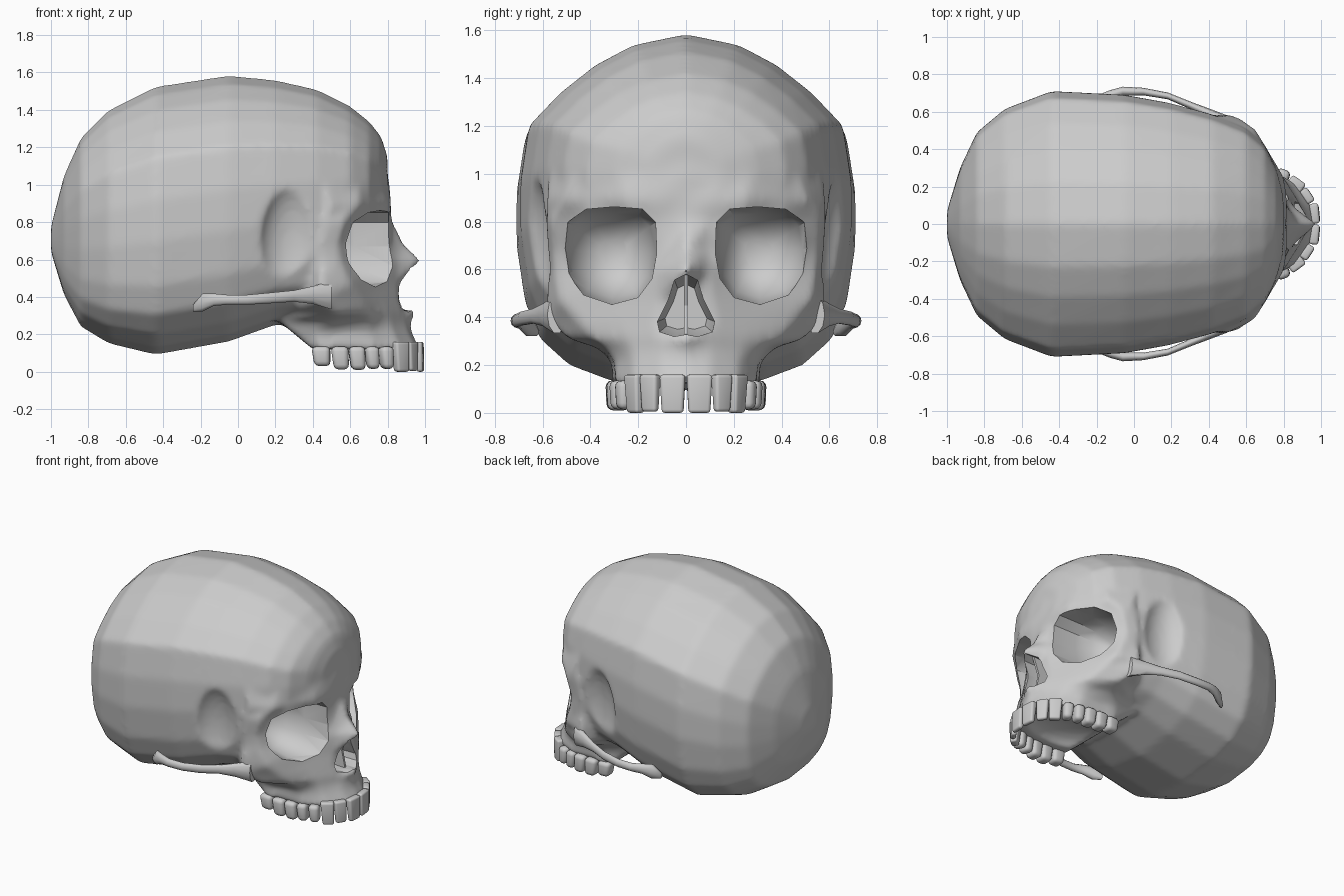
import bpy, bmesh, math
from mathutils import Matrix, Vector

if "Cube" in bpy.data.objects:
    bpy.data.objects.remove(bpy.data.objects["Cube"], do_unlink=True)

bone = bpy.data.materials.new("bone grey")
bone.use_nodes = True
bone.diffuse_color = (0.6, 0.6, 0.6, 1)
bone.node_tree.nodes["Principled BSDF"].inputs["Base Color"].default_value = bone.diffuse_color


def make_object(name, bm):
    bmesh.ops.recalc_face_normals(bm, faces=bm.faces)
    mesh = bpy.data.meshes.new(name)
    bm.to_mesh(mesh)
    bm.free()
    mesh.materials.append(bone)
    obj = bpy.data.objects.new(name, mesh)
    bpy.context.collection.objects.link(obj)
    return obj


def loft(bm, rings):
    """Skin closed rings of equal length and cap both ends."""
    rows = [[bm.verts.new(p) for p in ring] for ring in rings]
    for low, high in zip(rows, rows[1:]):
        for i in range(len(low)):
            j = (i + 1) % len(low)
            bm.faces.new((low[i], low[j], high[j], high[i]))
    bm.faces.new(rows[0])
    bm.faces.new(rows[-1])


def mirrored(half):
    """Close a half outline whose first and last points lie on the midline."""
    return half + [Vector((p.x, -p.y, p.z)) for p in half[-2:0:-1]]


def ellipsoid(bm, centre, radii):
    matrix = Matrix.Translation(centre) @ Matrix.Diagonal((*radii, 1))
    bmesh.ops.create_uvsphere(bm, u_segments=24, v_segments=16, radius=1, matrix=matrix)


def modify(obj, kind, **settings):
    """Add a modifier and apply it."""
    mod = obj.modifiers.new(kind.lower(), kind)
    for key, value in settings.items():
        setattr(mod, key, value)
    bpy.context.view_layer.objects.active = obj
    bpy.ops.object.modifier_apply(modifier=mod.name)


def carve(obj, cutter):
    modify(obj, 'BOOLEAN', object=cutter, operation='DIFFERENCE', solver='EXACT')
    bpy.data.objects.remove(cutter, do_unlink=True)


def smooth(obj, degrees):
    bpy.ops.object.select_all(action='DESELECT')
    obj.select_set(True)
    bpy.context.view_layer.objects.active = obj
    bpy.ops.object.shade_smooth_by_angle(angle=math.radians(degrees))


# Braincase: one cross-section outline scaled along x (x, bottom, top, half width)
outline = [(0, 1), (.32, .94), (.55, .83), (.76, .68), (.95, .5), (1, .2), (1, -.1),
           (.95, -.45), (.86, -.68), (.69, -.84), (.44, -.94), (0, -1)]
stations = [(-1, .64, .78, .07), (-.93, .41, 1.05, .3), (-.84, .24, 1.25, .49),
            (-.69, .15, 1.4, .615), (-.44, .09, 1.525, .71), (-.05, .16, 1.585, .69),
            (.2, .25, 1.56, .645), (.42, .27, 1.51, .585), (.6, .37, 1.42, .51),
            (.7, .5, 1.34, .42), (.765, .7, 1.26, .29), (.8, .85, 1.15, .15)]
skull_bm = bmesh.new()
rings = []
for x, bottom, top, width in stations:
    mid = .83 + .15 * x
    rings.append(mirrored([
        Vector((x, width * u, mid + v * (top - mid if v > 0 else mid - bottom)))
        for u, v in outline]))
loft(skull_bm, rings)

# Face: horizontal sections (height, midline x, then x and y pairs outward)
jaw_sections = [
    (.12, .975, (.955, .1), (.87, .22), (.72, .295), (.44, .31)),
    (.21, .93, (.91, .1), (.83, .22), (.7, .295), (.42, .31)),
    (.27, .925, (.89, .1), (.81, .23), (.7, .33), (.5, .37)),
    (.31, .955, (.88, .12), (.8, .25), (.7, .39), (.53, .5)),
    (.38, .875, (.86, .13), (.78, .26), (.66, .45), (.44, .58)),
    (.47, .87, (.855, .11), (.78, .23), (.6, .53), (.44, .59))]
brow_sections = [
    (.6, .985, (.85, .1), (.78, .2), (.545, .55), (.44, .575)),
    (.68, .89, (.82, .09), (.78, .2), (.535, .555), (.44, .58)),
    (.81, .82, (.81, .1), (.79, .22), (.57, .565), (.46, .59)),
    (.89, .815, (.82, .12), (.805, .25), (.65, .51), (.49, .59)),
    (1, .81, (.8, .15), (.77, .27), (.65, .47), (.46, .575)),
    (1.22, .77, (.75, .15), (.7, .28), (.6, .42), (.36, .55))]
rings = []
for z, front, *pairs in jaw_sections + brow_sections:
    back = max(.2, .4 - 1.2 * (z - .12))
    half = [Vector((front, 0, z))] + [Vector((x, y, z)) for x, y in pairs]
    rings.append(mirrored(half + [Vector((back, .27, z)), Vector((back, 0, z))]))
loft(skull_bm, rings)

skull = make_object("skull", skull_bm)
modify(skull, 'REMESH', mode='VOXEL', voxel_size=.018)

# Hollows behind the eye rims and in the palate
hollows = bmesh.new()
for side in (-1, 1):
    ellipsoid(hollows, (.29, side * .69, .66), (.18, .14, .36))
ellipsoid(hollows, (.58, 0, .1), (.32, .21, .1))
carve(skull, make_object("hollow_cutter", hollows))
modify(skull, 'REMESH', mode='VOXEL', voxel_size=.018)
modify(skull, 'SMOOTH', factor=.5, iterations=7)

# Eye sockets and nose opening, cut with crisp rims
socket = [(.12, .67), (.125, .8), (.18, .855), (.3, .865), (.42, .855), (.5, .8),
          (.52, .69), (.5, .58), (.43, .49), (.31, .45), (.2, .48), (.14, .56)]
nostril = [(0, .585), (.05, .56), (.075, .48), (.125, .38), (.115, .335), (.05, .315), (0, .325)]
holes = bmesh.new()
for side in (-1, 1):
    loft(holes, [[(x, side * (.3 + (y - .3) * s), .66 + (z - .66) * s) for y, z in socket]
                 for x, s in ((1.2, 1), (.62, .98), (.5, .85), (.42, .6), (.38, .3))])
loft(holes, [mirrored([Vector((x, y * s, .43 + (z - .43) * s)) for y, z in nostril])
             for x, s in ((1.2, 1), (.8, .95), (.7, .7))])
carve(skull, make_object("opening_cutter", holes))
smooth(skull, 38)

# Thin wall inside the nose
septum = bmesh.new()
loft(septum, [[(x, y, z) for x, z in ((.68, .3), (.87, .31), (.84, .45), (.89, .59), (.68, .6))]
              for y in (-.008, .008)])
make_object("nasal_septum", septum)

# Cheek arches: oval tube swept backward (x, y, z, half thickness, half height)
path = [(.5, .54, .41, .04, .08), (.4, .59, .41, .028, .05), (.3, .635, .405, .02, .032),
        (.18, .685, .395, .018, .03), (.05, .708, .385, .02, .028), (-.06, .71, .385, .024, .028),
        (-.13, .69, .385, .025, .035), (-.19, .66, .37, .03, .05), (-.24, .63, .34, .015, .02)]
for side, label in ((-1, "right"), (1, "left")):
    arch = bmesh.new()
    loft(arch, [[(x, side * (y + thick * math.cos(a)), z + tall * math.sin(a))
                 for a in (i * math.pi / 5 for i in range(10))]
                for x, y, z, thick, tall in path])
    smooth(make_object(label + "_cheek_arch", arch), 60)

# Teeth: rounded tapered blocks along the jaw (x, y, width, depth, lowest point)
row = [(.965, .056, .108, .05, 0), (.925, .15, .085, .05, .005), (.865, .21, .09, .07, 0),
       (.79, .25, .075, .09, .015), (.715, .272, .075, .095, .015), (.635, .283, .09, .1, .01),
       (.545, .287, .095, .1, .012), (.445, .282, .1, .095, .03)]
for side, label in ((-1, "right"), (1, "left")):
    teeth = bmesh.new()
    for i, (x, y, width, depth, low) in enumerate(row):
        ahead, behind = row[max(i - 1, 0)], row[min(i + 1, len(row) - 1)]
        turn = math.atan2(behind[1] - ahead[1], behind[0] - ahead[0]) if i else math.pi * .53
        high = .16 if i < 3 else .135
        place = (Matrix.Translation((x, y, (low + high) / 2)) @ Matrix.Rotation(turn, 4, 'Z')
                 @ Matrix.Diagonal((width, depth, high - low, 1)))
        block = bmesh.ops.create_cube(teeth, size=1)["verts"]
        for v in block:
            if v.co.z < 0:
                v.co.x *= .84
                v.co.y *= .7 if i < 3 else .9
        bmesh.ops.transform(teeth, matrix=place, verts=block)
        edges = {e for v in block for e in v.link_edges}
        bmesh.ops.bevel(teeth, geom=list(edges), offset=.014 if i < 3 else .026,
                        segments=3, profile=.5, affect='EDGES')
    for v in teeth.verts:
        v.co.x += .1 * max(0, .1 - v.co.z)
        v.co.y *= side
    smooth(make_object(label + "_upper_teeth", teeth), 60)
